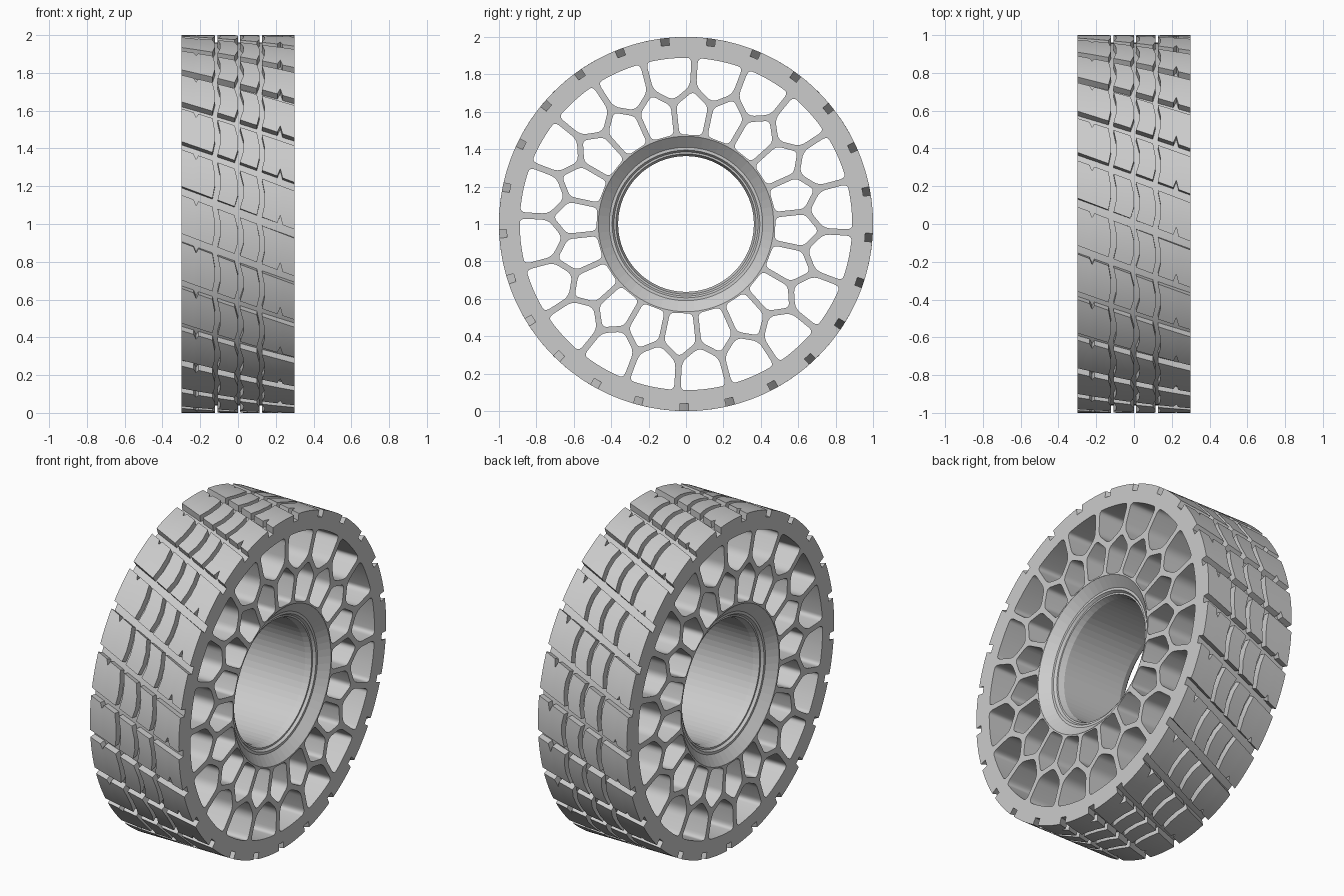
import bpy, bmesh
from math import sin, cos, pi, radians
from mathutils import Vector, Matrix

if "Cube" in bpy.data.objects:
    bpy.data.objects.remove(bpy.data.objects["Cube"])

HALF = 0.3          # half the tyre width
CELLS = 20          # honeycomb cells per ring
PITCHES = 25        # tread repeats
ROT = radians(3)    # angle of the first outer spoke


def polar(r, a):
    """Point in the wheel plane: angle a runs from the top towards +y."""
    return Vector((r * sin(a), r * cos(a)))


def circle(r, n):
    return [polar(r, 2 * pi * i / n) for i in range(n)]


def inset(pts, d):
    """Move every edge of a convex polygon inwards by d."""
    c = sum(pts, Vector((0, 0))) / len(pts)
    lines = []
    for i, p in enumerate(pts):
        e = (pts[(i + 1) % len(pts)] - p).normalized()
        n = Vector((-e.y, e.x))
        if n.dot(c - p) < 0:
            n = -n
        lines.append((p + n * d, e))
    out = []
    for i, (q, f) in enumerate(lines):
        p, e = lines[i - 1]
        t = (q - p).cross(f) / e.cross(f)
        out.append(p + e * t)
    return out


def fillet(pts, size, steps=5):
    """Round the corners with short quadratic curves."""
    out = []
    for i, p in enumerate(pts):
        a, b = pts[i - 1] - p, pts[(i + 1) % len(pts)] - p
        a = p + a.normalized() * min(size, 0.45 * a.length)
        b = p + b.normalized() * min(size, 0.45 * b.length)
        for k in range(steps + 1):
            t = k / steps
            out.append(a * (1 - t) ** 2 + p * 2 * t * (1 - t) + b * t * t)
    return out


def finish(bm, name):
    bmesh.ops.recalc_face_normals(bm, faces=bm.faces)
    me = bpy.data.meshes.new(name)
    bm.to_mesh(me)
    bm.free()
    ob = bpy.data.objects.new(name, me)
    bpy.context.collection.objects.link(ob)
    ob.location.z = 1
    return ob


# honeycomb web: flat outline with holes, extruded across the width
loops = [circle(0.96, 150), circle(0.469, 80)]
step = 2 * pi / CELLS
for k in range(CELLS):
    a = ROT + k * step
    outer = [polar(0.73, a), polar(0.645, a + step / 2), polar(0.73, a + step)]
    outer += [polar(0.906, a + step * (1 - i / 4)) for i in range(5)]
    inner = [polar(0.73, a), polar(0.645, a + step / 2), polar(0.468, a + step / 2),
             polar(0.468, a - step / 2), polar(0.645, a - step / 2)]
    loops += [fillet(inset(outer, 0.017), 0.035), fillet(inset(inner, 0.015), 0.026)]

curve = bpy.data.curves.new("web_outline", 'CURVE')
curve.dimensions = '2D'
curve.fill_mode = 'BOTH'
curve.extrude = HALF
for pts in loops:
    s = curve.splines.new('POLY')
    s.points.add(len(pts) - 1)
    for sp, p in zip(s.points, pts):
        sp.co = (p.x, p.y, 0, 1)
    s.use_cyclic_u = True
temp = bpy.data.objects.new("web_outline", curve)
bpy.context.collection.objects.link(temp)
mesh = bpy.data.meshes.new_from_object(temp.evaluated_get(bpy.context.evaluated_depsgraph_get()))
bpy.data.objects.remove(temp)
bm = bmesh.new()
bm.from_mesh(mesh)
bmesh.ops.remove_doubles(bm, verts=bm.verts, dist=1e-5)
# wheel plane (u, v, w) becomes (y, z, x)
bm.transform(Matrix(((0, 0, 1, 0), (1, 0, 0, 0), (0, 1, 0, 0), (0, 0, 0, 1))))
web = finish(bm, "honeycomb_web")

# hub: turned profile (x, radius) with a funnel and lip on each side
side = [(0.3, 0.47), (0.25, 0.41), (0.25, 0.395), (0.235, 0.385), (0.235, 0.375), (0.2, 0.363)]
profile = side + [(-x, r) for x, r in reversed(side)]
bm = bmesh.new()
SEG = 64
rings = [[bm.verts.new((x, *polar(r, 2 * pi * i / SEG))) for i in range(SEG)] for x, r in profile]
for j in range(len(rings)):
    p, q = rings[j], rings[(j + 1) % len(rings)]
    for i in range(SEG):
        bm.faces.new((p[i], p[(i + 1) % SEG], q[(i + 1) % SEG], q[i]))
hub = finish(bm, "hub")

# tread rows: columns of (x, bulge, cut in lower edge, cut in upper edge)
rows = {
    "tread_left_shoulder": [(-0.3, 0, 0, 0), (-0.235, 0, 0, 0), (-0.222, 0, 0, 0.028),
                            (-0.21, 0, 0, 0), (-0.135, 0.012, 0, 0)],
    "tread_left_centre": [(-0.108, 0.014, 0, 0), (-0.06, 0.015, 0, 0), (-0.018, 0.018, 0, 0)],
    "tread_right_centre": [(0.01, 0.018, 0, 0), (0.055, 0.015, 0, 0), (0.1, 0.014, 0, 0)],
    "tread_right_shoulder": [(0.126, 0.014, 0, 0), (0.208, 0, 0, 0), (0.224, 0, 0.045, 0),
                             (0.236, 0, 0, 0), (0.3, 0, 0, 0)],
}
pitch, gap, N = 2 * pi / PITCHES, 0.046, 6
for name, cols in rows.items():
    bm = bmesh.new()
    for k in range(PITCHES):
        base = radians(180.6) + k * pitch
        grid = []
        for j in range(N + 1):
            s = j / N
            line = []
            for x, bulge, low, high in cols:
                px = x + bulge * min(1, 3 * min(s, 1 - s))
                lo = base + gap / 2 + low
                hi = base + pitch - gap / 2 - high
                a = lo + s * (hi - lo) + 0.23 * (HALF - px) / (2 * HALF)
                line.append(bm.verts.new((px, *polar(0.957, a))))
            grid.append(line)
        faces = [bm.faces.new((grid[j][i], grid[j][i + 1], grid[j + 1][i + 1], grid[j + 1][i]))
                 for j in range(N) for i in range(len(cols) - 1)]
        new = bmesh.ops.extrude_face_region(bm, geom=faces, use_keep_orig=True)["geom"]
        for v in new:
            if isinstance(v, bmesh.types.BMVert):
                v.co.y /= 0.957
                v.co.z /= 0.957
    finish(bm, name)

# smooth shading with sharp edges kept (the hub stays faceted)
for ob in bpy.context.collection.objects:
    ob.select_set(ob is not hub)
bpy.context.view_layer.objects.active = web
bpy.ops.object.shade_smooth_by_angle(angle=radians(28))
